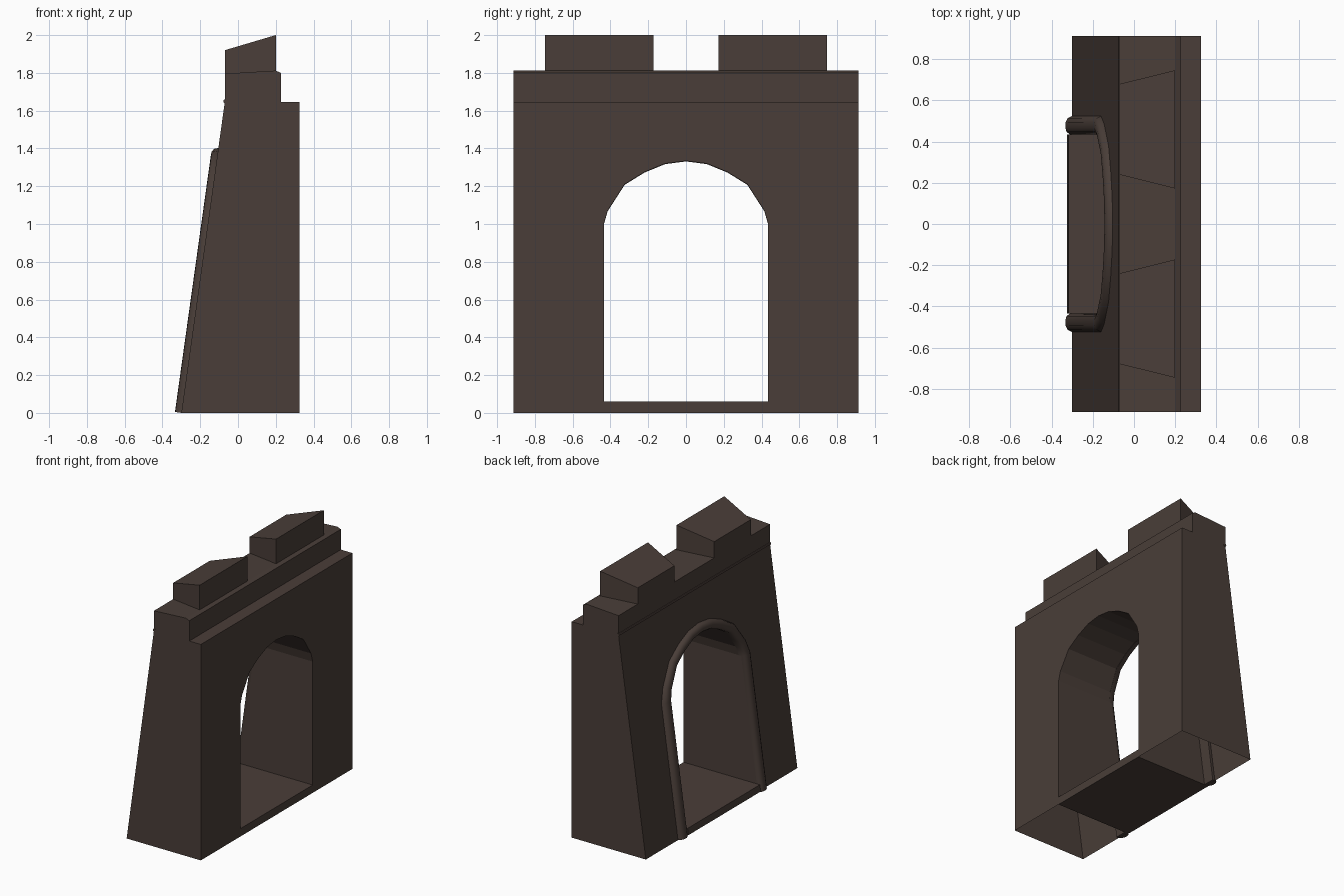
import bpy, bmesh, math
from mathutils import Vector

if "Cube" in bpy.data.objects:
    bpy.data.objects.remove(bpy.data.objects["Cube"])

stone = bpy.data.materials.new("dark brown stone")
stone.diffuse_color = (0.068, 0.048, 0.040, 1)
stone.use_nodes = True
stone.node_tree.nodes["Principled BSDF"].inputs["Base Color"].default_value = stone.diffuse_color


def slope_x(z):
    # battered face on the -x side
    return -0.30 + 0.23 * z / 1.645


def finish(name, bm, smooth=False):
    bmesh.ops.recalc_face_normals(bm, faces=bm.faces)
    me = bpy.data.meshes.new(name)
    bm.to_mesh(me)
    bm.free()
    me.materials.append(stone)
    ob = bpy.data.objects.new(name, me)
    bpy.context.collection.objects.link(ob)
    if smooth:
        bpy.context.view_layer.objects.active = ob
        ob.select_set(True)
        bpy.ops.object.shade_smooth_by_angle(angle=math.radians(40))
        ob.select_set(False)
    return ob


def loft(name, rings, caps=True, skip=lambda a, b: False, smooth=False):
    # rings are closed loops with equal point counts
    bm = bmesh.new()
    vs = [[bm.verts.new(p) for p in r] for r in rings]
    n = len(rings[0])
    for r0, r1 in zip(vs, vs[1:]):
        for i in range(n):
            j = (i + 1) % n
            if not skip(r0[i].co, r0[j].co):
                bm.faces.new((r0[i], r0[j], r1[j], r1[i]))
    if caps:
        bm.faces.new(vs[0])
        bm.faces.new(vs[-1])
    return finish(name, bm, smooth)


# arch outline, from right springing over the crown to the left
half = [(0.435, 1.0), (0.415, 1.07), (0.325, 1.21), (0.22, 1.275), (0.11, 1.32)]
arch = half + [(0, 1.334)] + [(-y, z) for y, z in reversed(half)]
path = [(0.435, 0.0)] + arch + [(-0.435, 0.0)]

# wall: hollow shell with arched passage, open under both piers
outline = [(-0.912, 0), (-0.912, 1.645), (0.912, 1.645), (0.912, 0)] + path
loft("gate_wall",
     [[(0.325, y, z) for y, z in outline], [(slope_x(z), y, z) for y, z in outline]],
     skip=lambda a, b: a.z < 0.001 and b.z < 0.001)

# passage floor
floor = [(0.325, 0), (0.325, 0.06), (-0.318, 0.06), (-0.325, 0.01), (-0.30, 0.0)]
loft("passage_floor", [[(x, y, z) for x, z in floor] for y in (-0.435, 0.435)])

# rounded moulding around the arch, following the slope
section = [(0, -0.02), (0, 0.012), (0.012, 0.028), (0.03, 0.034),
           (0.055, 0.032), (0.073, 0.022), (0.083, 0.0), (0.083, -0.02)]
rings = []
for i, (y, z) in enumerate(path):
    a = Vector(path[max(i - 1, 0)])
    b = Vector(path[min(i + 1, len(path) - 1)])
    t = (b - a).normalized()
    out = Vector((t.y, -t.x))
    if i in (0, len(path) - 1):
        out = Vector((math.copysign(1, y), 0))
    k = 1.08 - 0.25 * max(out.y, 0)
    ring = []
    for d, h in section:
        py, pz = y + out.x * d * k, z + out.y * d * k
        ring.append((slope_x(pz) - h * 0.99, py, max(pz + h * 0.14, 0)))
    rings.append(ring)
loft("arch_moulding", rings, smooth=True)

# parapet above the wall
para = [(-0.07, 1.645), (0.228, 1.645), (0.228, 1.8), (0.2, 1.812), (-0.07, 1.796)]
loft("parapet", [[(x, y, z) for x, z in para] for y in (-0.912, 0.912)])

# thin string course along the top of the sloped face
rod = [(-0.066 + 0.012 * math.cos(i * math.pi / 4), 1.65 + 0.012 * math.sin(i * math.pi / 4))
       for i in range(8)]
loft("string_course", [[(x, y, z) for x, z in rod] for y in (-0.914, 0.914)], smooth=True)

# two tapered merlons with sloping tops
for s, side in ((-1, "near"), (1, "far")):
    back = [(-0.07, s * y, z) for y, z in ((0.24, 1.78), (0.68, 1.78), (0.68, 1.92), (0.24, 1.92))]
    front = [(0.2, s * y, z) for y, z in ((0.172, 1.78), (0.747, 1.78), (0.747, 2.0), (0.172, 2.0))]
    loft("merlon_" + side, [back, front])
